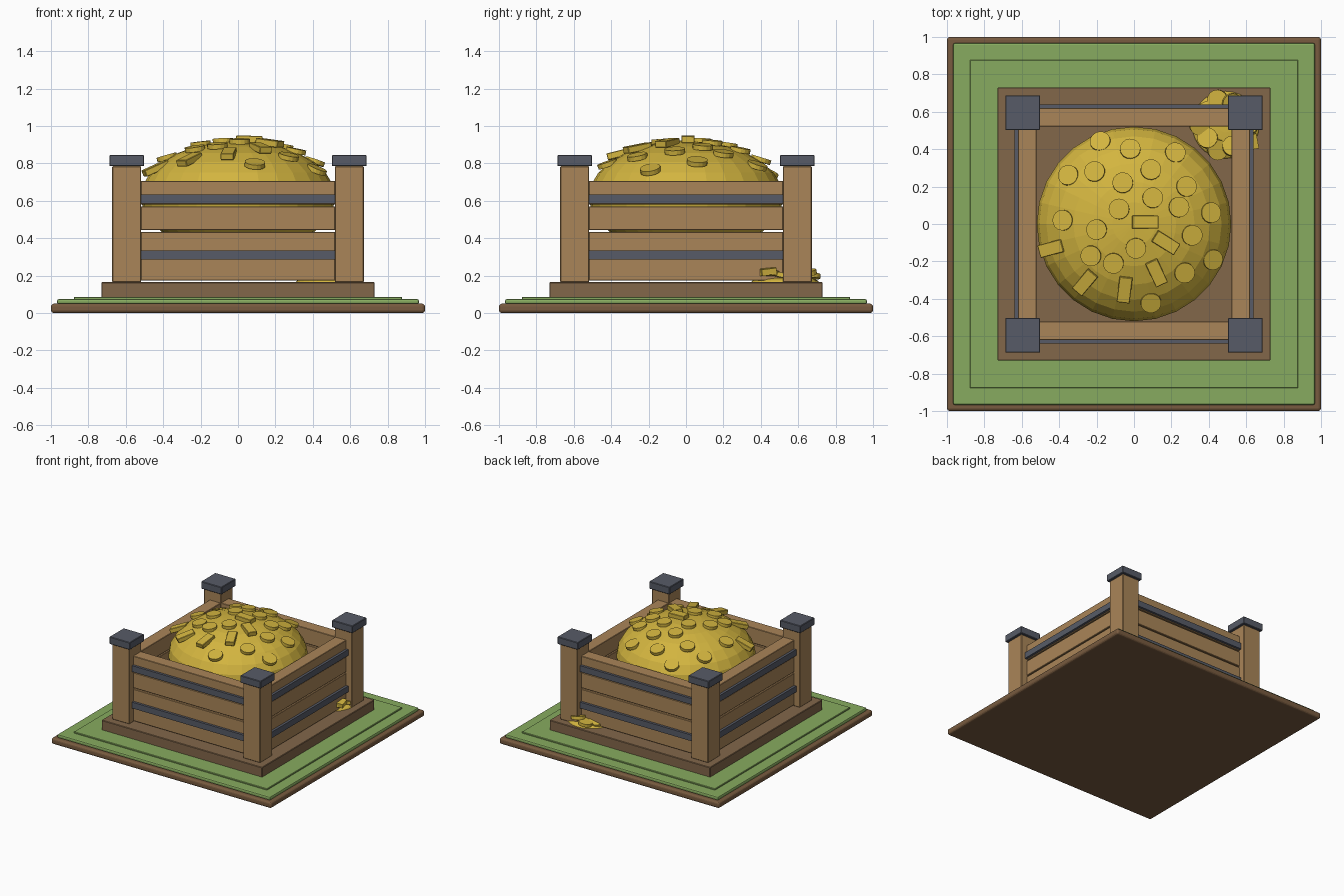
import bpy
import math
import random
from mathutils import Vector

random.seed(4)
if "Cube" in bpy.data.objects:
    bpy.data.objects.remove(bpy.data.objects["Cube"])


def make_material(name, color):
    mat = bpy.data.materials.new(name)
    mat.use_nodes = True
    mat.diffuse_color = (*color, 1)
    bsdf = next(n for n in mat.node_tree.nodes if n.type == 'BSDF_PRINCIPLED')
    bsdf.inputs["Base Color"].default_value = (*color, 1)
    return mat


WOOD = make_material("light wood", (.40, .235, .098))
DARK_WOOD = make_material("dark wood", (.225, .135, .068))
SOIL = make_material("soil brown", (.19, .105, .05))
GRASS = make_material("grass green", (.245, .41, .115))
IRON = make_material("slate iron", (.095, .105, .135))
GOLD = make_material("gold", (.65, .46, .05))


def finish(name, mat, bevel=0, segments=1):
    obj = bpy.context.object
    obj.name = name
    obj.data.materials.append(mat)
    if bevel:
        mod = obj.modifiers.new("Bevel", 'BEVEL')
        mod.width = bevel
        mod.segments = segments
    return obj


def box(name, mat, center, size, rotation=(0, 0, 0), bevel=0, segments=1):
    bpy.ops.mesh.primitive_cube_add(size=1, location=center, rotation=rotation)
    bpy.context.object.scale = size
    bpy.ops.object.transform_apply(location=False, rotation=False, scale=True)
    return finish(name, mat, bevel, segments)


def slab(name, mat, half, bottom, top, bevel=0, segments=1):
    return box(name, mat, (0, 0, (bottom + top) / 2),
               (2 * half, 2 * half, top - bottom), bevel=bevel, segments=segments)


def mound(name, center, radii):
    bpy.ops.mesh.primitive_uv_sphere_add(segments=28, ring_count=14, radius=1, location=center)
    bpy.context.object.scale = radii
    bpy.ops.object.transform_apply(location=False, rotation=False, scale=True)
    return finish(name, GOLD)


def coin(name, center, rotation):
    bpy.ops.mesh.primitive_cylinder_add(vertices=16, radius=.055, depth=.025,
                                        location=center, rotation=rotation)
    return finish(name, GOLD)


# Ground layers and plinth
slab("soil_base", SOIL, 1, 0, .05, .016, 3)
slab("grass_layer", GRASS, .967, .045, .075, .01, 2)
slab("grass_step", GRASS, .878, .07, .086, .003)
slab("wood_plinth", DARK_WOOD, .73, .08, .165, .004)

# Corner posts with iron caps
for sx in (-1, 1):
    for sy in (-1, 1):
        x, y = sx * .595, sy * .595
        box("corner_post", WOOD, (x, y, .475), (.155, .155, .62), bevel=.004)
        box("post_cap", IRON, (x, y, .815), (.186, .186, .06), bevel=.004)

# Four plank walls, each with two iron bands
for side in range(4):
    angle = side * math.pi / 2
    out = Vector((math.sin(angle), -math.cos(angle), 0))
    for row in range(4):
        center = out * .57 + Vector((0, 0, .236 + row * .1355))
        box("wall_plank", WOOD, center, (1.04, .1, .126), (0, 0, angle), .003)
    for z in (.31, .61):
        center = out * .624 + Vector((0, 0, z))
        box("iron_band", IRON, center, (1.04, .032, .05), (0, 0, angle))

# Main gold heap
RADIUS, HEIGHT, MIDDLE = .52, .3, .62
mound("gold_heap", (0, 0, MIDDLE), (RADIUS, RADIUS, HEIGHT))


def heap_surface(x, y):
    """Height of the heap and a softened tilt that follows its slope."""
    rise = math.sqrt(max(0, 1 - (x * x + y * y) / RADIUS ** 2))
    normal = Vector((x / RADIUS ** 2, y / RADIUS ** 2, rise / HEIGHT)).normalized()
    soft = normal.lerp(Vector((0, 0, 1)), .5).normalized()
    return MIDDLE + HEIGHT * rise, soft


coin_spots = [(-.18, .44), (-.02, .4), (.22, .38), (-.21, .28), (-.35, .26), (-.06, .22),
              (.09, .29), (-.38, .02), (-.08, .08), (.1, .14), (.24, .09), (.28, .2),
              (.41, .06), (-.2, -.03), (-.23, -.17), (-.11, -.21), (.01, -.13),
              (.31, -.06), (.42, -.19), (.27, -.26), (.09, -.42)]
for x, y in coin_spots:
    z, tilt = heap_surface(x, y)
    turn = tilt.to_track_quat('Z', 'Y').to_euler()
    coin("heap_coin", (x, y, z + .008), turn)

# Gold bars: position and heading
bar_spots = [(.06, .01, 0), (.17, -.1, -32), (.12, -.26, -65),
             (-.05, -.35, 83), (-.26, -.31, 50), (-.44, -.13, 15)]
for x, y, heading in bar_spots:
    z, tilt = heap_surface(x, y)
    bar = box("gold_bar", GOLD, (x, y, z + .012), (.14, .07, .036), bevel=.003)
    spin = Vector((math.cos(math.radians(heading)), math.sin(math.radians(heading)), 0))
    lean = Vector((0, 0, 1)).rotation_difference(tilt)
    bar.rotation_euler = (lean @ spin.to_track_quat('X', 'Z')).to_euler()

# Small spill around the back left post
SPILL = Vector((.49, .53, .165))
mound("spill_heap", SPILL, (.18, .18, .035))
for i in range(10):
    angle = i * math.tau / 10
    reach = .14 if i % 2 else .12
    spot = SPILL + Vector((math.cos(angle) * reach, math.sin(angle) * reach,
                           random.uniform(.025, .05)))
    coin("spill_coin", spot, (random.uniform(-.3, .3), random.uniform(-.3, .3), 0))
box("spill_bar", GOLD, (.63, .44, .222), (.06, .08, .035), (.12, .1, .2))
